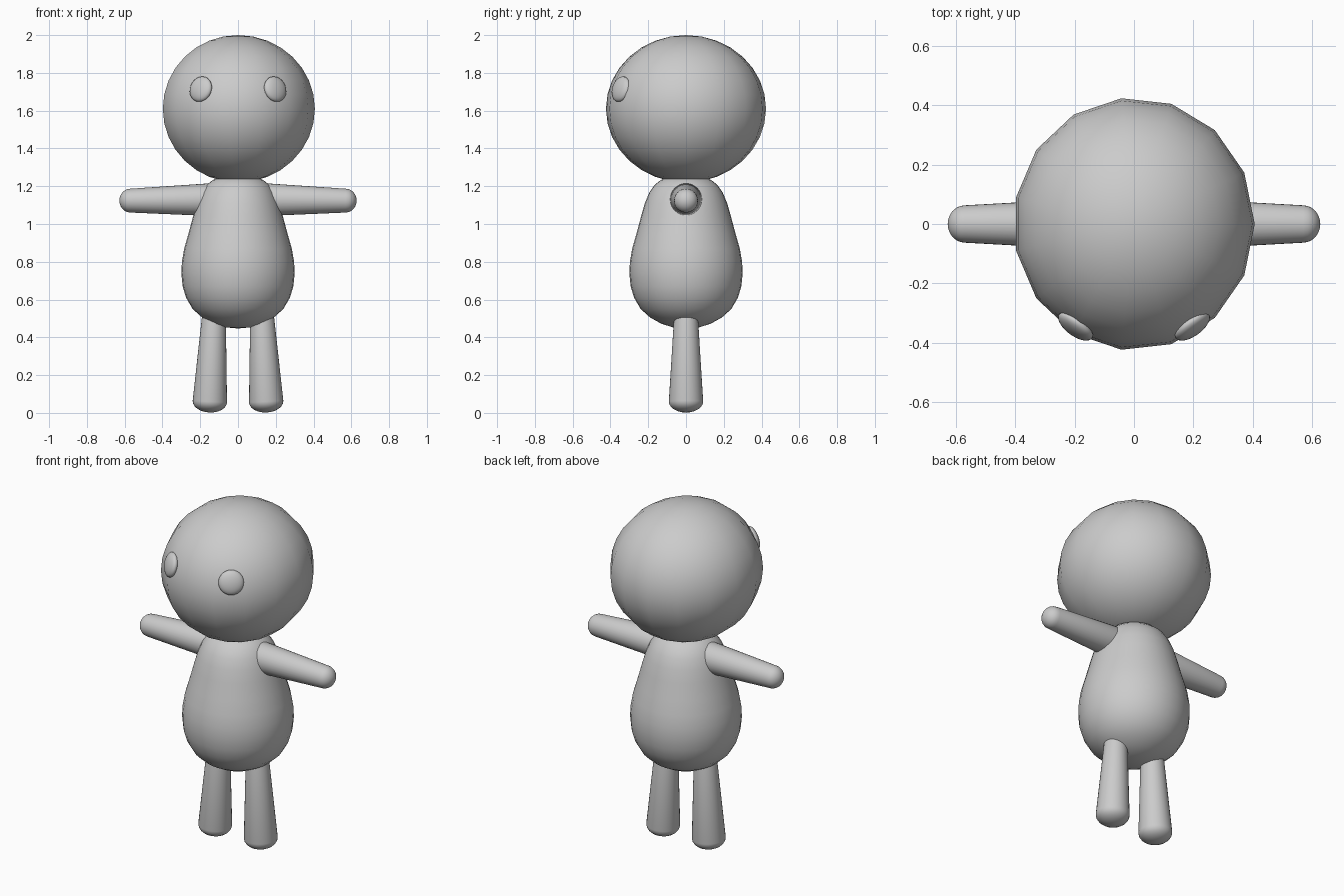
import bpy, bmesh, math
from mathutils import Vector, Matrix

if "Cube" in bpy.data.objects:
    bpy.data.objects.remove(bpy.data.objects["Cube"])

grey = bpy.data.materials.new("plain grey")
grey.diffuse_color = (0.6, 0.6, 0.6, 1)
grey.use_nodes = True
grey.node_tree.nodes["Principled BSDF"].inputs["Base Color"].default_value = grey.diffuse_color


def lathe(name, profile, segs, matrix=Matrix(), sx=1.0, sy=1.0):
    """Revolve (radius, height) points around local z; radius 0 makes a pole."""
    bm = bmesh.new()
    rings = []
    for r, h in profile:
        if r == 0:
            rings.append([bm.verts.new((0, 0, h))] * segs)
        else:
            rings.append([bm.verts.new((r * sx * math.cos(i * math.tau / segs),
                                        r * sy * math.sin(i * math.tau / segs), h))
                          for i in range(segs)])
    for a, b in zip(rings, rings[1:]):
        for i in range(segs):
            j = (i + 1) % segs
            corners = list(dict.fromkeys((a[i], a[j], b[j], b[i])))
            bm.faces.new(corners).smooth = True
    bmesh.ops.recalc_face_normals(bm, faces=bm.faces)
    bm.transform(matrix)
    me = bpy.data.meshes.new(name)
    bm.to_mesh(me)
    bm.free()
    me.materials.append(grey)
    ob = bpy.data.objects.new(name, me)
    bpy.context.collection.objects.link(ob)
    return ob


def ball(rings, height):
    """Profile of a unit-radius ellipsoid with the given half height."""
    pts = [(math.sin(math.pi * i / rings), -height * math.cos(math.pi * i / rings))
           for i in range(1, rings)]
    return [(0, -height)] + pts + [(0, height)]


def limb(name, start, end, r0, r1, cap0, cap1):
    """Tapered limb with a rounded cap at each end; start and end are the tips."""
    start, end = Vector(start), Vector(end)
    length = (end - start).length
    steps = [math.pi / 2 * i / 6 for i in range(1, 7)]
    prof = [(0, 0)] + [(r0 * math.sin(t), cap0 * (1 - math.cos(t))) for t in steps]
    prof += [(r1 * math.sin(t), length - cap1 * (1 - math.cos(t))) for t in reversed(steps)]
    prof.append((0, length))
    turn = (end - start).to_track_quat('Z', 'Y').to_matrix().to_4x4()
    return lathe(name, prof, 32, Matrix.Translation(start) @ turn)


# Head: a coarse fifteen-sided ball
lathe("head", ball(16, 0.39), 15, Matrix.Translation((0, 0, 1.61)), 0.407, 0.426)

# Pear-shaped body with a domed top
lathe("body", [(0, 0.447), (0.07, 0.453), (0.13, 0.472), (0.19, 0.505), (0.24, 0.55),
               (0.275, 0.61), (0.293, 0.67), (0.30, 0.74), (0.297, 0.80), (0.285, 0.87),
               (0.262, 0.95), (0.238, 1.04), (0.218, 1.11), (0.195, 1.165), (0.168, 1.205),
               (0.135, 1.232), (0.08, 1.255), (0, 1.265)], 32)

for side, s in (("left", 1), ("right", -1)):
    # Arms held straight out
    limb(side + "_arm", (s * 0.06, 0, 1.13), (s * 0.628, 0, 1.123), 0.088, 0.063, 0.06, 0.058)
    # Legs widening toward the feet
    limb(side + "_leg", (s * 0.152, 0, 0.002), (s * 0.125, 0, 0.56), 0.091, 0.063, 0.058, 0.05)
    # Eyes: flattened discs resting on the face
    normal = Vector((s * 0.58, -0.79, 0.26))
    place = Matrix.Translation((s * 0.197, -0.345, 1.714)) @ \
        normal.to_track_quat('Z', 'Y').to_matrix().to_4x4()
    lathe(side + "_eye", ball(12, 0.028), 24, place, 0.069, 0.069)
